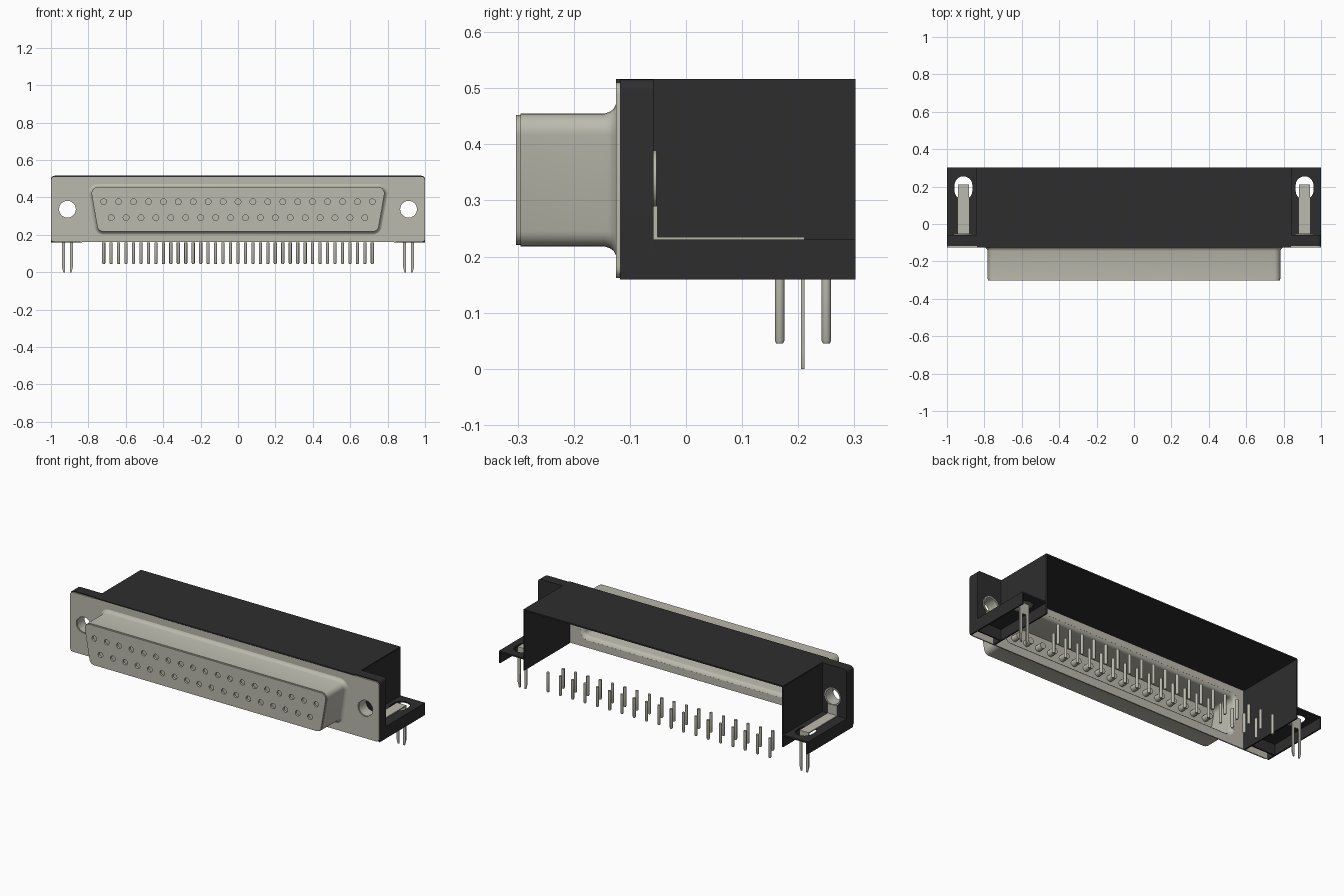
import bpy, bmesh, math
from mathutils import Matrix, Vector

cube = bpy.data.objects.get("Cube")
if cube:
    bpy.data.objects.remove(cube, do_unlink=True)


def material(name, rgb):
    m = bpy.data.materials.new(name)
    m.use_nodes = True
    m.diffuse_color = (*rgb, 1)
    bsdf = next(n for n in m.node_tree.nodes if n.type == 'BSDF_PRINCIPLED')
    bsdf.inputs["Base Color"].default_value = (*rgb, 1)
    bsdf.inputs["Roughness"].default_value = 0.5
    return m


METAL = material("warm_grey_metal", (0.50, 0.49, 0.42))
BLACK = material("black_plastic", (0.027, 0.027, 0.027))


def finish(bm, name, mat, smooth=True):
    bmesh.ops.remove_doubles(bm, verts=bm.verts, dist=1e-5)
    bmesh.ops.recalc_face_normals(bm, faces=bm.faces)
    me = bpy.data.meshes.new(name)
    bm.to_mesh(me)
    bm.free()
    me.materials.append(mat)
    ob = bpy.data.objects.new(name, me)
    bpy.context.collection.objects.link(ob)
    if smooth:
        bpy.ops.object.select_all(action='DESELECT')
        ob.select_set(True)
        bpy.context.view_layer.objects.active = ob
        bpy.ops.object.shade_smooth_by_angle(angle=math.radians(35))
    return ob


def arcs(parts, r, n=6):
    """Outline joined from arcs (cx, cy, start, end in degrees) of radius r."""
    pts = []
    for cx, cy, a0, a1 in parts:
        for i in range(n + 1):
            a = math.radians(a0 + (a1 - a0) * i / n)
            pts.append((cx + r * math.cos(a), cy + r * math.sin(a)))
    return pts


def circle(cx, cy, r, n=16):
    return arcs([(cx, cy, 0, 360 - 360 / n)], r, n - 1)


def d_outline(off=0.0):
    """Rounded D-shaped outline, grown by off."""
    t = 9.8
    return arcs([(0.75, 0.422, -t, 90), (-0.75, 0.422, 90, 180 + t),
                 (-0.72, 0.251, 180 + t, 270), (0.72, 0.251, 270, 360 - t)], 0.033 + off)


def place(u, v, w, axis):
    return {'x': (w, u, v), 'y': (u, w, v), 'z': (u, v, w)}[axis]


def plate(name, loops, axis, lo, hi, mat):
    """Flat plate with holes: first loop is the rim, extruded lo..hi along axis."""
    cu = bpy.data.curves.new(name, 'CURVE')
    cu.dimensions, cu.fill_mode, cu.extrude = '2D', 'BOTH', (hi - lo) / 2
    for pts in loops:
        sp = cu.splines.new('POLY')
        sp.points.add(len(pts) - 1)
        for p, (u, v) in zip(sp.points, pts):
            p.co = (u, v, 0, 1)
        sp.use_cyclic_u = True
    tmp = bpy.data.objects.new(name + "_outline", cu)
    bpy.context.collection.objects.link(tmp)
    me = bpy.data.meshes.new_from_object(
        tmp.evaluated_get(bpy.context.evaluated_depsgraph_get()))
    bpy.data.objects.remove(tmp, do_unlink=True)
    bm = bmesh.new()
    bm.from_mesh(me)
    bpy.data.meshes.remove(me)
    for v in bm.verts:
        v.co = place(v.co.x, v.co.y, v.co.z + (lo + hi) / 2, axis)
    return finish(bm, name, mat)


def loft(name, rings, mat, wrap=False):
    """Skin a list of equal-length rings; wrap joins the last to the first."""
    bm = bmesh.new()
    vs = [[bm.verts.new(p) for p in ring] for ring in rings]
    n = len(vs[0])
    for k in range(len(vs) if wrap else len(vs) - 1):
        a, b = vs[k], vs[(k + 1) % len(vs)]
        for i in range(n):
            bm.faces.new((a[i], a[(i + 1) % n], b[(i + 1) % n], b[i]))
    if not wrap:
        bm.faces.new(vs[0])
        bm.faces.new(vs[-1])
    return finish(bm, name, mat)


def box(name, x, y, z, mat):
    bm = bmesh.new()
    size = [b - a for a, b in (x, y, z)]
    mid = Vector([(a + b) / 2 for a, b in (x, y, z)])
    bmesh.ops.create_cube(bm, size=1, matrix=Matrix.Translation(mid) @ Matrix.Diagonal((*size, 1)))
    return finish(bm, name, mat, False)


# Front metal flange with the D opening and two screw holes
HX, HZ = 0.912, 0.337
rim = arcs([(0.98, 0.49, 0, 90), (-0.98, 0.49, 90, 180),
            (-0.98, 0.182, 180, 270), (0.98, 0.182, 270, 360)], 0.02)
plate("front_flange", [rim, d_outline(0.013), circle(HX, HZ, 0.048, 24), circle(-HX, HZ, 0.048, 24)],
      'y', -0.125, -0.118, METAL)

# Hollow D shell flaring into the flange: outer skin, then inner skin
profile = [(-0.295, 0), (-0.145, 0), (-0.136, 0.003), (-0.129, 0.008), (-0.125, 0.016),
           (-0.118, 0.014), (-0.123, 0.004), (-0.131, -0.004), (-0.14, -0.006), (-0.295, -0.006)]
loft("d_shell", [[(u, y, v) for u, v in d_outline(o)] for y, o in profile], METAL, wrap=True)

# Contact face with two staggered rows of sockets
PITCH = 0.0798
sockets = [((i - 9) * PITCH, 0.377) for i in range(19)] + \
          [((i - 8.5) * PITCH, 0.292) for i in range(18)]
plate("contact_face", [d_outline(-0.003)] + [circle(x, z, 0.0155) for x, z in sockets],
      'y', -0.303, -0.291, METAL)
for i, (x, z) in enumerate(sockets):
    loft(f"socket_{i + 1}", [[(u, y, v) for u, v in circle(x, z, r, 12)]
                             for y, r in ((-0.291, 0.018), (-0.25, 0.018))], METAL)

# Board pins in two rows, with softened tips
for i in range(37):
    x, y = (i - 18) * PITCH / 2, (0.25 if i % 2 == 0 else 0.167)
    loft(f"board_pin_{i + 1}", [[(u, v, z) for u, v in circle(x, y, r, 12)]
                                for z, r in ((0.16, 0.0085), (0.05, 0.0085), (0.045, 0.006))], METAL)

# Black hood, open at the back and underneath
box("hood_roof", (-0.84, 0.84), (-0.125, 0.302), (0.508, 0.516), BLACK)

for s, side in ((1, "left"), (-1, "right")):
    def span(a, b):
        return tuple(sorted((s * a, s * b)))

    box(f"{side}_hood_wall", span(0.834, 0.842), (-0.118, 0.302), (0.159, 0.512), BLACK)

    # Wing behind the flange, with a screw hole
    wing = [(0.84, 0.159), (1.0, 0.159)] + arcs([(0.98, 0.496, 0, 90)], 0.02) + [(0.84, 0.516)]
    plate(f"{side}_wing_back", [[(s * u, v) for u, v in wing], circle(s * HX, HZ, 0.052, 24)],
          'y', -0.066, -0.058, BLACK)
    top = [(1.0, 0.23)] + arcs([(0.98, 0.496, 0, 90)], 0.02) + [(0.84, 0.516), (0.84, 0.508)] + \
        arcs([(0.98, 0.496, 90, 0)], 0.012) + [(0.992, 0.23)]
    plate(f"{side}_wing_rim", [[(s * u, v) for u, v in top]], 'y', -0.118, -0.058, BLACK)

    # Foot bracket: slotted top and outer skirt
    foot = [(0.84, -0.066), (1.0, -0.066), (1.0, 0.302), (0.84, 0.302)]
    slot = arcs([(0.912, 0.207, 0, 180), (0.912, 0.178, 180, 360)], 0.048, 10)
    plate(f"{side}_foot_top", [[(s * u, v) for u, v in foot], [(s * u, v) for u, v in slot]],
          'z', 0.222, 0.23, BLACK)
    box(f"{side}_foot_skirt", span(0.992, 1.0), (-0.118, 0.302), (0.159, 0.23), BLACK)

    # Threaded sleeve in the screw hole
    sleeve = [(-0.12, 0.052), (-0.053, 0.052), (-0.053, 0.045), (-0.12, 0.045)]
    loft(f"{side}_screw_sleeve", [[(u, y, v) for u, v in circle(s * HX, HZ, r, 24)]
                                  for y, r in sleeve], METAL, wrap=True)

    # Metal strap folded along the foot and down into a two-legged board lock
    box(f"{side}_strap_tab", span(0.882, 0.942), (-0.058, -0.051), (0.23, 0.29), METAL)
    box(f"{side}_strap", span(0.882, 0.942), (-0.058, 0.211), (0.229, 0.235), METAL)
    half = [(0.030, 0.232), (0.030, 0.03), (0.022, 0.0), (0.014, 0.0), (0.013, 0.17)]
    fork = half + [(-u, v) for u, v in reversed(half)]
    plate(f"{side}_board_lock", [[(s * HX + u, v) for u, v in fork]], 'y', 0.205, 0.211, METAL)
